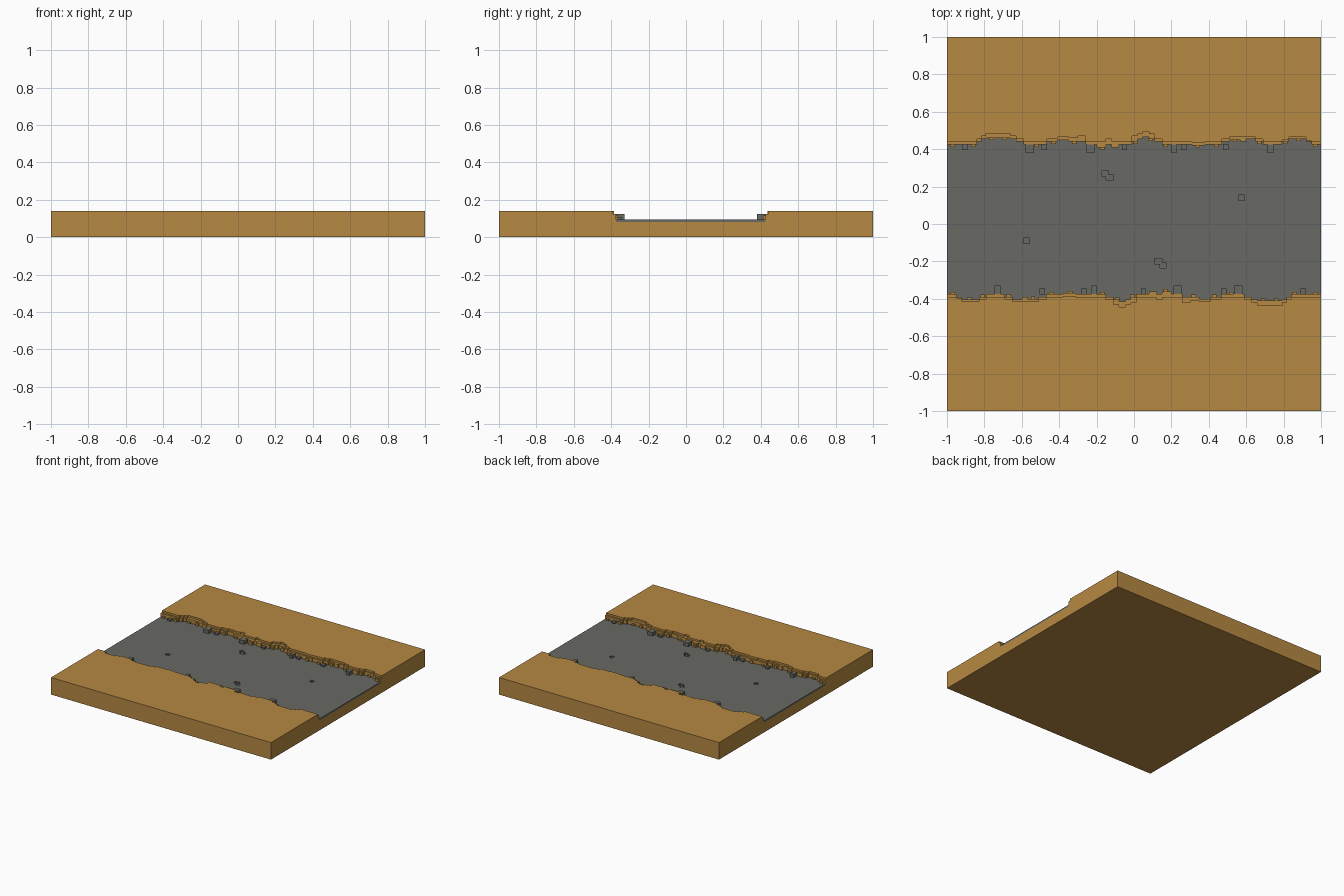
import bpy, bmesh, math
from mathutils import Matrix

if "Cube" in bpy.data.objects:
    bpy.data.objects.remove(bpy.data.objects["Cube"])

def material(name, rgb):
    m = bpy.data.materials.new(name)
    m.diffuse_color = (*rgb, 1)
    m.use_nodes = True
    m.node_tree.nodes["Principled BSDF"].inputs["Base Color"].default_value = m.diffuse_color
    return m

EARTH = material("ochre earth", (0.468, 0.25, 0.054))
ROCK = material("dark grey rock", (0.138, 0.138, 0.125))
# the tile is the same when turned half a turn about the channel's middle line
MID = 0.025

def turned(p):
    return (-p[0], 2 * MID - p[1])

def finish(name, bm, mat):
    bmesh.ops.recalc_face_normals(bm, faces=bm.faces)
    me = bpy.data.meshes.new(name)
    bm.to_mesh(me)
    bm.free()
    me.materials.append(mat)
    ob = bpy.data.objects.new(name, me)
    bpy.context.collection.objects.link(ob)
    return ob

def prism(name, outline, z0, z1, mat):
    bm = bmesh.new()
    f = bm.faces.new([bm.verts.new((x, y, z0)) for x, y in outline])
    r = bmesh.ops.extrude_face_region(bm, geom=[f], use_keep_orig=True)
    top = [v for v in r["geom"] if isinstance(v, bmesh.types.BMVert)]
    bmesh.ops.translate(bm, verts=top, vec=(0, 0, z1 - z0))
    bmesh.ops.triangulate(bm, faces=[q for q in bm.faces if len(q.verts) > 4])
    return finish(name, bm, mat)

def boxes(name, items, mat):
    """items: x0, x1, y0, y1, z0, z1; each is doubled by the half turn"""
    bm = bmesh.new()
    for x0, x1, y0, y1, z0, z1 in items:
        cx, cy = (x0 + x1) / 2, (y0 + y1) / 2
        for px, py in ((cx, cy), turned((cx, cy))):
            bmesh.ops.create_cube(bm, size=1, matrix=Matrix.Translation((px, py, (z0 + z1) / 2))
                                  @ Matrix.Diagonal((x1 - x0, y1 - y0, z1 - z0, 1)))
    return finish(name, bm, mat)

# bank steps: x where the step starts, edge of lower ledge, edge of upper ledge
STEPS = [(-1, .425, .44), (-.84, .44, .455), (-.815, .455, .47), (-.79, .46, .485),
         (-.66, .455, .47), (-.63, .44, .455), (-.59, .425, .44), (-.465, .44, .455),
         (-.41, .45, .465), (-.35, .44, .46), (-.30, .44, .47), (-.26, .425, .44),
         (-.20, .41, .44), (-.15, .425, .455), (-.12, .41, .44), (-.08, .425, .44),
         (-.01, .44, .47), (.02, .455, .48), (.045, .465, .495), (.08, .455, .48),
         (.11, .44, .455), (.15, .425, .44), (.31, .42, .435), (.38, .425, .44),
         (.47, .44, .455), (.51, .45, .465), (.57, .44, .465), (.60, .455, .465),
         (.65, .44, .455), (.69, .425, .44), (.79, .44, .45), (.83, .455, .465),
         (.92, .44, .445), (.95, .425, .44)]

def edge(col):
    pts = []
    for i, s in enumerate(STEPS):
        nx = STEPS[i + 1][0] if i + 1 < len(STEPS) else 1
        for p in ((s[0], s[col]), (nx, s[col])):
            if not pts or pts[-1] != p:
                pts.append(p)
    return pts

# ground slab
prism("ground_slab", [(-1, -1), (1, -1), (1, 1), (-1, 1)], 0, 0.082, EARTH)

# banks in two ledges, on both sides of the channel
for label, col, z0, z1 in (("lower", 1, .082, .125), ("upper", 2, .125, .14)):
    back = edge(col) + [(1, 1), (-1, 1)]
    prism(f"back_bank_{label}", back, z0, z1, EARTH)
    front = [turned(p) for p in edge(col)] + [(-1, -1), (1, -1)]
    prism(f"front_bank_{label}", front, z0, z1, EARTH)

# channel floor, fitted between the banks
floor = prism("channel_floor", edge(1) + [turned(p) for p in edge(1)], .082, .095, ROCK)

# shallow pits cut in the floor
pits = boxes("pit_cutter", [(.56, .59, .125, .155, .085, .12),
                            (.11, .15, -.215, -.185, .085, .12),
                            (.14, .17, -.235, -.205, .085, .12)], ROCK)
mod = floor.modifiers.new("pits", "BOOLEAN")
mod.operation = "DIFFERENCE"
mod.object = pits
mod.solver = "EXACT"
mod.use_self = True
bpy.context.view_layer.objects.active = floor
bpy.ops.object.modifier_apply(modifier=mod.name)
bpy.data.objects.remove(pits, do_unlink=True)

# loose rocks along the foot of the banks: x start, width, inner edge, top
ROCKS = [(-.92, .03, .395, .11), (-.58, .045, .38, .125), (-.495, .03, .395, .11),
         (-.255, .045, .38, .125), (-.065, .027, .395, .11), (.2, .027, .38, .125),
         (.25, .03, .395, .11), (.475, .03, .395, .11), (.715, .03, .38, .125)]
boxes("bank_rocks", [(x, x + w, y, .428, .09, z - .001) for x, w, y, z in ROCKS], ROCK)

# small earth clods breaking up the bank wall
CLODS = [-.97, -.86, -.76, -.69, -.52, -.43, -.32, -.17, .01, .09, .17, .34, .44, .54, .67, .81, .88, .97]
clods = []
for i, x in enumerate(CLODS):
    y = [s[1] for s in STEPS if s[0] <= x][-1]
    clods.append((x - .012, x + .012, y - .012, y + .004, .09, (.108, .116)[i % 2]))
boxes("bank_clods", clods, EARTH)
